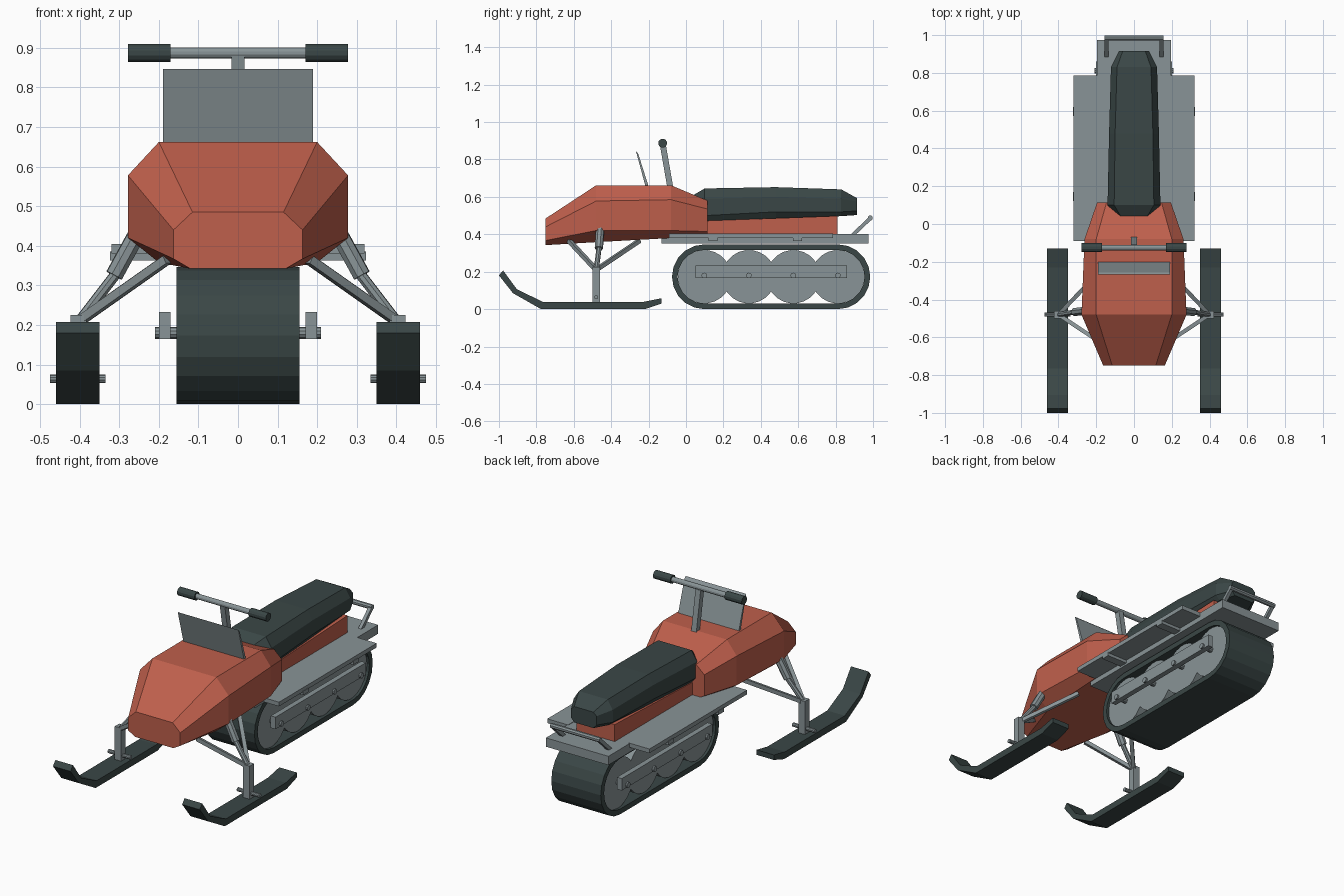
import bpy, bmesh
from math import sin, cos, pi
from mathutils import Vector

old = bpy.data.objects.get("Cube")
if old:
    bpy.data.objects.remove(old, do_unlink=True)


def material(name, rgb):
    m = bpy.data.materials.new(name)
    m.use_nodes = True
    color = (*rgb, 1)
    m.diffuse_color = color
    m.node_tree.nodes["Principled BSDF"].inputs["Base Color"].default_value = color
    return m


ORANGE = material("orange_red_paint", (0.52, 0.115, 0.072))
DARK = material("dark_rubber", (0.042, 0.062, 0.061))
GREY = material("grey_metal", (0.25, 0.295, 0.308))


def finish(name, bm, mat, smooth=False):
    bmesh.ops.recalc_face_normals(bm, faces=bm.faces)
    mesh = bpy.data.meshes.new(name)
    bm.to_mesh(mesh)
    bm.free()
    mesh.materials.append(mat)
    obj = bpy.data.objects.new(name, mesh)
    bpy.context.collection.objects.link(obj)
    if smooth:
        bpy.ops.object.select_all(action='DESELECT')
        obj.select_set(True)
        bpy.context.view_layer.objects.active = obj
        bpy.ops.object.shade_smooth_by_angle()
    return obj


def loft(name, rings, mat, capped=True, closed=False):
    """Skin matching closed rings of points."""
    bm = bmesh.new()
    loops = [[bm.verts.new(p) for p in ring] for ring in rings]
    pairs = list(zip(loops, loops[1:]))
    if closed:
        pairs.append((loops[-1], loops[0]))
    for a, b in pairs:
        for i in range(len(a)):
            j = (i + 1) % len(a)
            bm.faces.new((a[i], a[j], b[j], b[i]))
    if capped:
        bm.faces.new(loops[0])
        bm.faces.new(loops[-1])
    return finish(name, bm, mat)


def extrude(name, profile, x0, x1, mat):
    """Extrude a (y, z) profile along x."""
    return loft(name, [[(x, y, z) for y, z in profile] for x in (x0, x1)], mat)


def box(name, xs, ys, zs, mat):
    (y0, y1), (z0, z1) = ys, zs
    return extrude(name, [(y0, z0), (y1, z0), (y1, z1), (y0, z1)], *xs, mat)


def rod(name, a, b, radius, mat, sides=4):
    """Bar between two points; four sides give a square bar."""
    a, b = Vector(a), Vector(b)
    axis = (b - a).normalized()
    ref = Vector((0, 0, 1)) if abs(axis.z) < 0.9 else Vector((0, 1, 0))
    u = axis.cross(ref).normalized()
    v = axis.cross(u)
    angles = [2 * pi * (i + 0.5) / sides for i in range(sides)]
    rings = [[p + radius * (u * cos(t) + v * sin(t)) for t in angles] for p in (a, b)]
    return loft(name, rings, mat)


def octagon(y, top, upper, lower, bottom, w_top, w, w_bottom):
    half = [(w_top, top), (w, upper), (w, lower), (w_bottom, bottom)]
    pts = half + [(-x, z) for x, z in reversed(half)]
    return [(x, y, z) for x, z in pts]


# Hood and seat: lofted eight-sided sections
loft("hood", [
    octagon(-0.75, 0.485, 0.44, 0.367, 0.342, 0.115, 0.163, 0.12),
    octagon(-0.48, 0.662, 0.578, 0.42, 0.358, 0.20, 0.278, 0.20),
    octagon(-0.08, 0.662, 0.585, 0.42, 0.38, 0.20, 0.262, 0.20),
    octagon(0.115, 0.58, 0.535, 0.415, 0.39, 0.145, 0.195, 0.15),
], ORANGE)
loft("seat", [
    octagon(0.04, 0.61, 0.58, 0.50, 0.475, 0.07, 0.09, 0.07),
    octagon(0.10, 0.645, 0.59, 0.50, 0.463, 0.105, 0.14, 0.11),
    octagon(0.48, 0.652, 0.60, 0.52, 0.48, 0.10, 0.132, 0.105),
    octagon(0.83, 0.64, 0.59, 0.52, 0.497, 0.09, 0.122, 0.095),
    octagon(0.915, 0.593, 0.575, 0.525, 0.503, 0.06, 0.08, 0.06),
], DARK)
extrude("seat_base", [(0.06, 0.40), (0.81, 0.40), (0.81, 0.498), (0.06, 0.47)],
        -0.12, 0.12, ORANGE)

# Tunnel above the track
box("tunnel", (-0.196, 0.196), (-0.13, 0.975), (0.352, 0.402), GREY)

# Hollow track loop
FRONT, REAR, MID = 0.098, 0.812, 0.173


def stadium(x, r, steps=10):
    pts = []
    for cy, start in ((REAR, -pi / 2), (FRONT, pi / 2)):
        for i in range(steps + 1):
            t = start + pi * i / steps
            pts.append((x, cy + r * cos(t), MID + r * sin(t)))
    return pts


loft("track", [stadium(-0.155, 0.173), stadium(0.155, 0.173),
               stadium(0.155, 0.143), stadium(-0.155, 0.143)],
     DARK, capped=False, closed=True)

# Track wheels and axles
for i in range(4):
    y = FRONT + (REAR - FRONT) * i / 3
    rod("track_wheel", (-0.14, y, MID), (0.14, y, MID), 0.143, GREY, 24)
    rod("wheel_axle", (-0.21, y, 0.18), (0.21, y, 0.18), 0.015, GREY, 10)

SKI = [(-1.0, 0.18), (-0.925, 0.085), (-0.775, 0), (-0.22, 0), (-0.13, 0.03),
       (-0.13, 0.058), (-0.23, 0.038), (-0.765, 0.038), (-0.905, 0.107), (-0.978, 0.207)]

for side, s in (("left", 1), ("right", -1)):
    # Track rail and running board
    box(side + "_track_rail", (s * 0.17, s * 0.2), (0.05, 0.86), (0.165, 0.233), GREY)
    box(side + "_running_board", (s * 0.19, s * 0.32), (-0.09, 0.785), (0.38, 0.404), GREY)
    for y in (0.145, 0.595):
        box(side + "_board_bracket", (s * 0.19, s * 0.323), (y - 0.024, y + 0.024),
            (0.363, 0.385), GREY)

    # Ski with its spindle and pivot
    extrude(side + "_ski", SKI, s * 0.35, s * 0.46, DARK)
    box(side + "_spindle", (s * 0.383, s * 0.423), (-0.5, -0.46), (0.03, 0.225), GREY)
    rod(side + "_ski_pivot", (s * 0.335, -0.48, 0.064), (s * 0.475, -0.48, 0.064),
        0.011, GREY, 10)

    # Suspension arms and shock absorber
    knuckle = (s * 0.4, -0.48, 0.21)
    for y in (-0.625, -0.25):
        rod(side + "_suspension_arm", knuckle, (s * 0.18, y, 0.365), 0.015, GREY)
    rod(side + "_shock_rod", knuckle, (s * 0.30, -0.463, 0.34), 0.014, GREY, 8)
    rod(side + "_shock_body", (s * 0.313, -0.466, 0.325), (s * 0.25, -0.458, 0.44),
        0.023, GREY, 8)

    # Handlebar grip and rear bumper arm
    rod(side + "_grip", (s * 0.17, -0.125, 0.887), (s * 0.278, -0.125, 0.887),
        0.024, DARK, 12)
    rod(side + "_bumper_arm", (s * 0.145, 0.89, 0.395), (s * 0.145, 0.985, 0.485),
        0.014, GREY)

rod("rear_bumper", (-0.155, 0.985, 0.487), (0.155, 0.985, 0.487), 0.014, GREY, 8)

# Windshield and steering
extrude("windshield", [(-0.215, 0.65), (-0.198, 0.65), (-0.256, 0.832), (-0.268, 0.846)],
        -0.19, 0.19, GREY)
extrude("steering_post", [(-0.10, 0.65), (-0.068, 0.65), (-0.108, 0.88), (-0.14, 0.88)],
        -0.016, 0.016, GREY)
rod("handlebar", (-0.2, -0.125, 0.887), (0.2, -0.125, 0.887), 0.015, GREY, 12)
